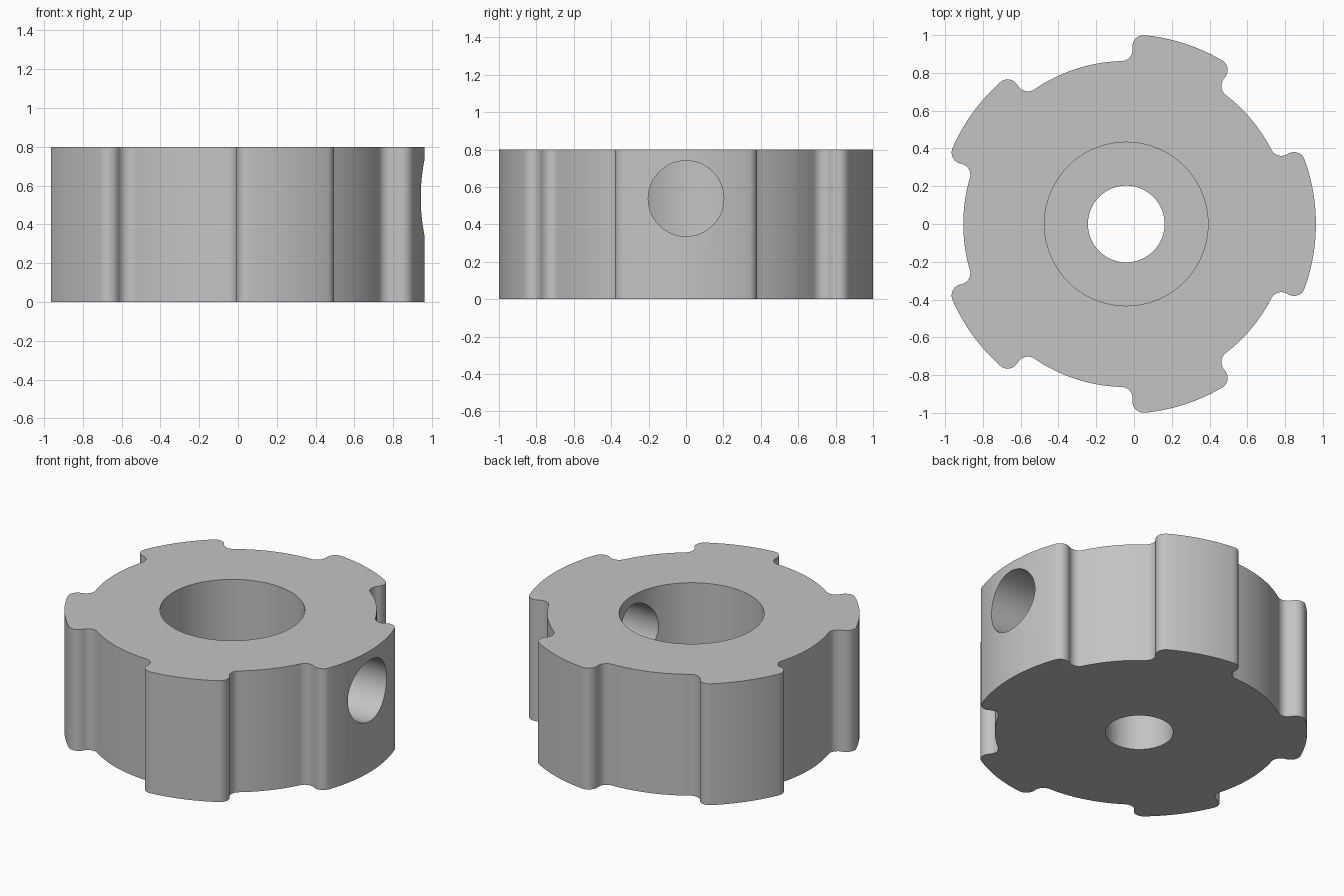
import bpy, bmesh
from math import radians, pi, sin, cos, atan2, ceil
from mathutils import Vector, Matrix

cube = bpy.data.objects.get("Cube")
if cube:
    bpy.data.objects.remove(cube)

AXIS = Vector((-0.041, 0, 0))       # axis of the bore and lobes
HEIGHT = 0.8
R_OUT, R_IN, FILLET = 1.004, 0.863, 0.06
STEP = radians(72)
FILLET_GAP = radians(7.27)          # angle between convex and concave fillets

grey = bpy.data.materials.new("plain grey")
grey.use_nodes = True
grey.diffuse_color = (0.55, 0.55, 0.55, 1)
grey.node_tree.nodes["Principled BSDF"].inputs["Base Color"].default_value = grey.diffuse_color


def polar(r, a):
    return Vector((r * cos(a), r * sin(a)))


def heading(a, b):
    d = b - a
    return atan2(d.y, d.x)


def arc(centre, r, start, end, resolution):
    """Points along the shorter arc, without the end point."""
    sweep = (end - start + pi) % (2 * pi) - pi
    n = ceil(abs(sweep) / radians(resolution))
    return [centre + polar(r, start + sweep * i / n) for i in range(n)]


def half_width(i):
    return radians(19.85 if i % 5 == 0 else 12.35)


# Outline: lobes joined to the recessed rim by S-shaped fillets
origin = Vector((0, 0))
outline = []
for i in range(5):
    a, h = i * STEP, half_width(i)
    a0, a1 = a - h, a + h
    v0, v1 = a0 - FILLET_GAP, a1 + FILLET_GAP
    tip0, tip1 = (polar(R_OUT - FILLET, t) for t in (a0, a1))
    dip0, dip1 = (polar(R_IN + FILLET, t) for t in (v0, v1))
    outline += arc(dip0, FILLET, v0 + pi, heading(dip0, tip0), 10)
    outline += arc(tip0, FILLET, heading(tip0, dip0), a0, 10)
    outline += arc(origin, R_OUT, a0, a1, 2)
    outline += arc(tip1, FILLET, a1, heading(tip1, dip1), 10)
    outline += arc(dip1, FILLET, heading(dip1, tip1), v1 + pi, 10)
    next_v = (i + 1) * STEP - half_width(i + 1) - FILLET_GAP
    outline += arc(origin, R_IN, v1, next_v, 2)


def add_mesh(name, bm):
    bmesh.ops.recalc_face_normals(bm, faces=bm.faces)
    mesh = bpy.data.meshes.new(name)
    bm.to_mesh(mesh)
    bm.free()
    mesh.materials.append(grey)
    obj = bpy.data.objects.new(name, mesh)
    bpy.context.collection.objects.link(obj)
    return obj


# Lobed body
bm = bmesh.new()
base = bm.faces.new([bm.verts.new((p.x, p.y, 0)) for p in outline])
top = bmesh.ops.extrude_face_region(bm, geom=[base])["geom"]
bmesh.ops.translate(bm, verts=[g for g in top if isinstance(g, bmesh.types.BMVert)],
                    vec=(0, 0, HEIGHT))
bmesh.ops.translate(bm, verts=bm.verts, vec=AXIS)
body = add_mesh("lobed_hub", bm)


def bore(name, radius, length, centre, rotation=Matrix()):
    """Cut a round hole in the body."""
    bm = bmesh.new()
    bmesh.ops.create_cone(bm, cap_ends=True, segments=96, radius1=radius, radius2=radius,
                          depth=length, matrix=Matrix.Translation(centre) @ rotation)
    cutter = add_mesh(name, bm)
    cutter.hide_render = True
    cut = body.modifiers.new(name, 'BOOLEAN')
    cut.operation, cut.solver, cut.object = 'DIFFERENCE', 'EXACT', cutter
    bpy.context.view_layer.objects.active = body
    bpy.ops.object.modifier_apply(modifier=name)
    bpy.data.objects.remove(cutter)


# Wide socket from above, narrow through hole, and one side hole into the socket
bore("socket_cutter", 0.433, 1.0, AXIS + Vector((0, 0, 0.77)))
bore("through_cutter", 0.203, 2.0, AXIS + Vector((0, 0, 0.4)))
bore("side_cutter", 0.202, 1.2, Vector((0.75, 0, 0.538)), Matrix.Rotation(pi / 2, 4, 'Y'))

bpy.ops.object.select_all(action='DESELECT')
body.select_set(True)
bpy.context.view_layer.objects.active = body
bpy.ops.object.shade_smooth_by_angle(angle=radians(30))
